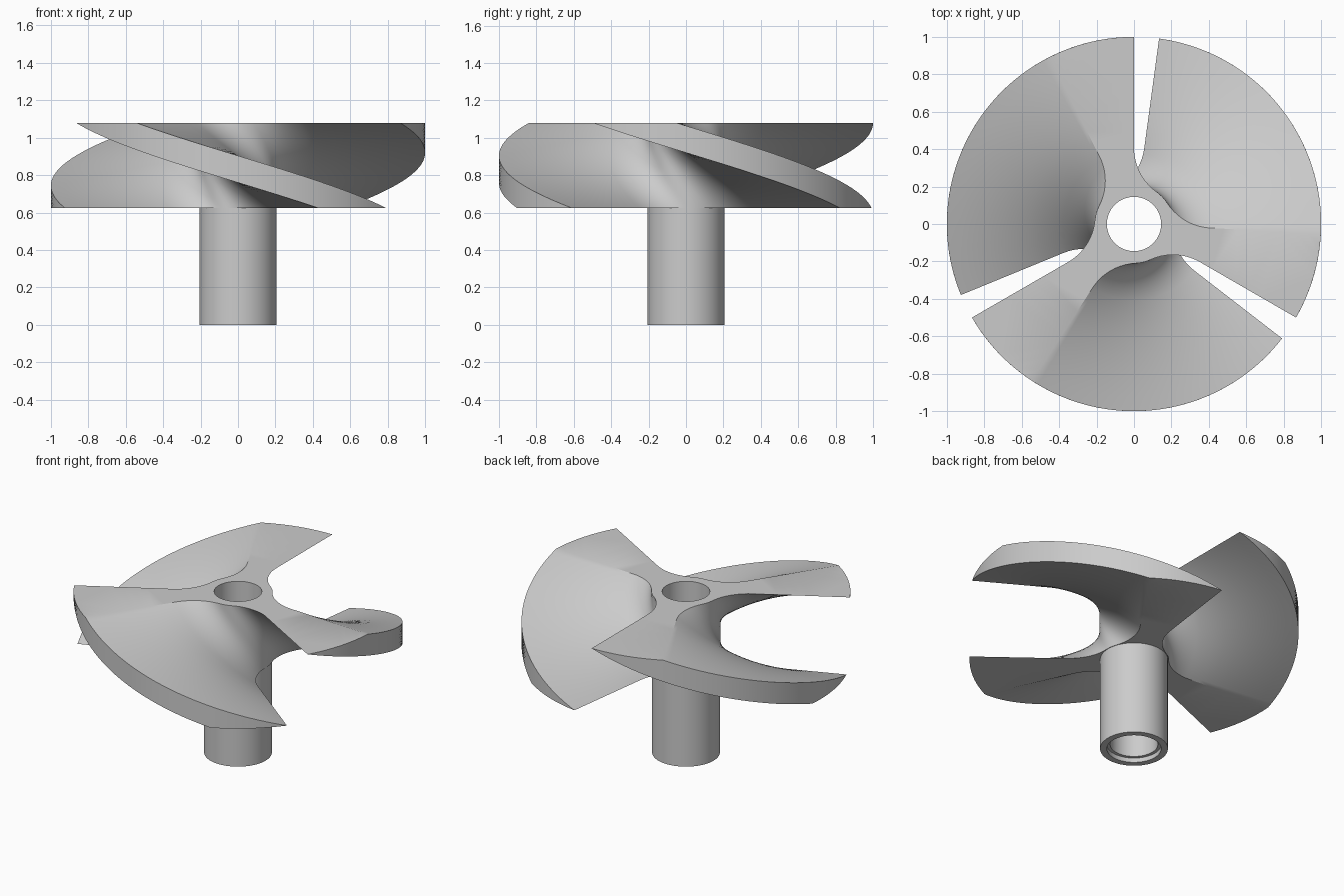
import bpy, bmesh, math
from mathutils import Vector

if "Cube" in bpy.data.objects:
    bpy.data.objects.remove(bpy.data.objects["Cube"])

TOP, BASE = 1.08, 0.625          # blade zone heights
TWIST = math.radians(85.3)       # helix turn over the blade zone
ARM = math.radians(27)           # sector width of one blade
HUB, SHAFT, BORE, FILLET = 0.21, 0.206, 0.145, 0.29
LAYERS = 40

grey = bpy.data.materials.new("plain grey")
grey.diffuse_color = (0.6, 0.6, 0.6, 1)
grey.use_nodes = True
grey.node_tree.nodes["Principled BSDF"].inputs["Base Color"].default_value = grey.diffuse_color


def polar(r, a):
    return Vector((r * math.cos(a), r * math.sin(a)))


def finish(bm, name):
    bmesh.ops.recalc_face_normals(bm, faces=bm.faces)
    mesh = bpy.data.meshes.new(name)
    bm.to_mesh(mesh)
    bm.free()
    mesh.materials.append(grey)
    ob = bpy.data.objects.new(name, mesh)
    bpy.context.collection.objects.link(ob)
    bpy.ops.object.select_all(action='DESELECT')
    ob.select_set(True)
    bpy.context.view_layer.objects.active = ob
    bpy.ops.object.shade_smooth_by_angle(angle=math.radians(30))
    return ob


def fillet_points(edge, sign):
    """Arc from the radial blade side at angle `edge` down to the hub."""
    dist = HUB + FILLET
    off = math.asin(FILLET / dist)
    centre = polar(dist, edge + sign * off)
    start = edge - sign * math.pi / 2
    sweep = -sign * (math.pi / 2 - off)
    return [centre + polar(FILLET, start + sweep * i / 10) for i in range(11)], off


def section():
    """Horizontal outline: three sectors filleted into a round hub."""
    pts = []
    for k in range(3):
        a0 = math.radians(90 + 120 * k)
        a1 = a0 + ARM
        up, off = fillet_points(a0, -1)
        down, _ = fillet_points(a1, 1)
        r0 = up[0].length
        radii = [r0 + (1 - r0) * i / 8 for i in range(1, 8)]
        pts += up[::-1]                                        # hub to blade
        pts += [polar(r, a0) for r in radii]                   # lower side
        pts += [polar(1, a0 + ARM * i / 8) for i in range(9)]  # rim
        pts += [polar(r, a1) for r in radii[::-1]]             # upper side
        pts += down                                            # blade to hub
        h0, h1 = a1 + off, a0 + math.radians(120) - off
        pts += [polar(HUB, h0 + (h1 - h0) * i / 4) for i in range(1, 4)]
    return pts


# Three helical blades with the hub: the section twisted along z
bm = bmesh.new()
outline = section()
n = len(outline)
rings = []
for j in range(LAYERS + 1):
    t = j / LAYERS
    c, s = math.cos(t * TWIST), math.sin(t * TWIST)
    z = TOP + (BASE - TOP) * t
    rings.append([bm.verts.new((p.x * c - p.y * s, p.x * s + p.y * c, z)) for p in outline])
for a, b in zip(rings, rings[1:]):
    for i in range(n):
        k = (i + 1) % n
        bm.faces.new((a[i], a[k], b[k], b[i]))

# Flat caps with a round hole
for ring, radius in ((rings[0], BORE), (rings[-1], SHAFT)):
    z = ring[0].co.z
    hole = [bm.verts.new((*polar(radius, math.tau * i / 64), z)) for i in range(64)]
    edges = [bm.edges.new((hole[i], hole[(i + 1) % 64])) for i in range(64)]
    edges += [bm.edges.get((ring[i], ring[(i + 1) % n])) for i in range(n)]
    bmesh.ops.triangle_fill(bm, edges=edges, use_beauty=True, normal=(0, 0, 1))
finish(bm, "blades_and_hub")

# Hollow shaft with a shallow counterbore at its foot
bm = bmesh.new()
profile = [(BORE, TOP), (BORE, 0.03), (0.165, 0.03), (0.165, 0), (SHAFT, 0), (SHAFT, BASE)]
loops = [[bm.verts.new((*polar(r, math.tau * i / 64), z)) for i in range(64)] for r, z in profile]
for a, b in zip(loops, loops[1:]):
    for i in range(64):
        k = (i + 1) % 64
        bm.faces.new((a[i], a[k], b[k], b[i]))
finish(bm, "hollow_shaft")
